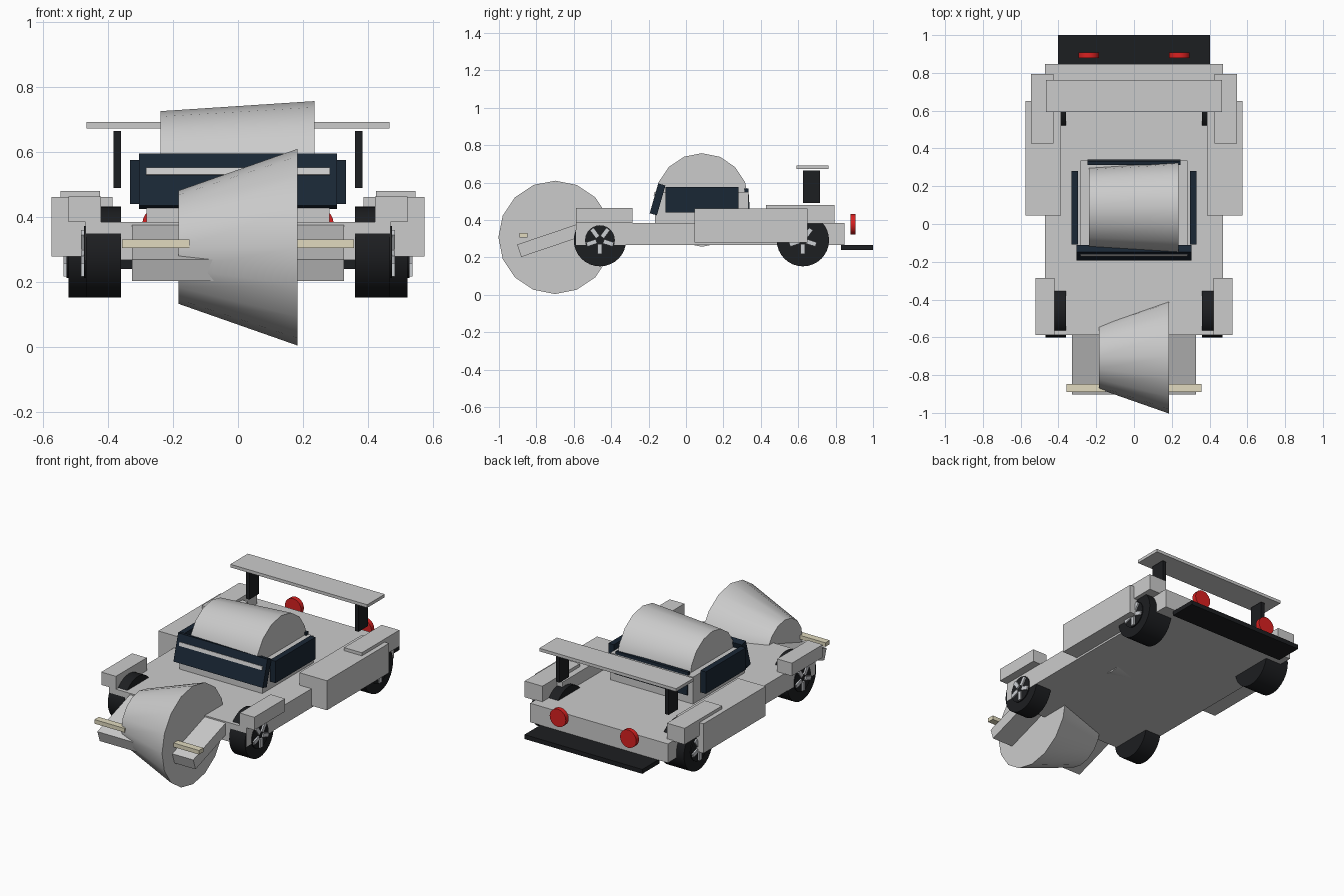
import bpy
from math import radians, sin, cos, pi

if "Cube" in bpy.data.objects:
    bpy.data.objects.remove(bpy.data.objects["Cube"])


def material(name, rgb):
    m = bpy.data.materials.new(name)
    m.diffuse_color = (*rgb, 1)
    m.use_nodes = True
    m.node_tree.nodes["Principled BSDF"].inputs["Base Color"].default_value = m.diffuse_color
    return m


BLACK = material("rubber_black", (0.012, 0.013, 0.015))
GLASS = material("dark_glass", (0.01, 0.02, 0.035))
RED = material("light_red", (0.7, 0.015, 0.015))
CREAM = material("lamp_cream", (0.75, 0.7, 0.52))
SILVER = material("spoke_silver", (0.6, 0.62, 0.65))


def finish(name, mat):
    ob = bpy.context.object
    ob.name = name
    if mat:
        ob.data.materials.append(mat)
    return ob


def box(name, x, y, z, mat=None, tilt=0.0):
    """Box from (min, max) ranges, tilted about its own centre around x."""
    loc = [(r[0] + r[1]) / 2 for r in (x, y, z)]
    bpy.ops.mesh.primitive_cube_add(size=1, location=loc)
    ob = finish(name, mat)
    ob.scale = [r[1] - r[0] for r in (x, y, z)]
    bpy.ops.object.transform_apply(location=False, rotation=False, scale=True)
    ob.rotation_euler.x = radians(tilt)
    return ob


def pair(name, x, y, z, mat=None):
    for side, s in (("right", 1), ("left", -1)):
        box(f"{name}_{side}", sorted((s * x[0], s * x[1])), y, z, mat)


def cone(name, x, y, z, r_left, r_right, sides=16, mat=None):
    """Frustum lying along x with a vertex at the top."""
    bpy.ops.mesh.primitive_cone_add(
        vertices=sides, radius1=r_left, radius2=r_right, depth=x[1] - x[0],
        location=((x[0] + x[1]) / 2, y, z), rotation=(0, pi / 2, 0))
    ob = finish(name, mat)
    bpy.ops.object.shade_smooth_by_angle(angle=radians(30))
    return ob


# Chassis, sloping nose and cabin
box("body", (-0.47, 0.47), (-0.587, 0.847), (0.267, 0.384))
box("nose", (-0.327, 0.327), (-0.901, -0.567), (0.254, 0.324), tilt=18.7)
box("cabin", (-0.282, 0.282), (-0.165, 0.335), (0.38, 0.55))

# Tapered drums used as nose cowl and canopy
cone("nose_cowl", (-0.184, 0.184), -0.70, 0.307, 0.174, 0.303)
cone("canopy", (-0.239, 0.236), 0.085, 0.507, 0.219, 0.25)

# Fenders and side pods
pair("front_fender", (0.422, 0.522), (-0.587, -0.286), (0.384, 0.463))
pair("rear_fender", (0.425, 0.546), (0.427, 0.793), (0.38, 0.48))
pair("side_pod", (0.387, 0.575), (0.045, 0.65), (0.279, 0.461))

# Windows
box("windshield", (-0.305, 0.305), (-0.172, -0.132), (0.427, 0.593), GLASS, -16)
box("windshield_strip", (-0.283, 0.283), (-0.17, -0.16), (0.529, 0.551), None, -16)
pair("side_window", (0.296, 0.332), (-0.109, 0.281), (0.44, 0.575), GLASS)
box("rear_window", (-0.247, 0.247), (0.316, 0.338), (0.43, 0.568), GLASS, 4)

# Rear wing, bumper and lamps
box("wing", (-0.467, 0.467), (0.592, 0.763), (0.673, 0.692))
pair("wing_post", (0.36, 0.384), (0.625, 0.717), (0.49, 0.665), BLACK)
box("rear_diffuser", (-0.402, 0.402), (0.83, 1.0), (0.24, 0.267), BLACK)
for side, s in (("right", 1), ("left", -1)):
    bpy.ops.mesh.primitive_cylinder_add(
        vertices=20, radius=0.055, depth=0.028,
        location=(s * 0.24, 0.893, 0.377), rotation=(pi / 2, 0, 0))
    finish(f"tail_light_{side}", RED)
    bpy.ops.object.shade_smooth_by_angle(angle=radians(30))
pair("headlight", (0.15, 0.357), (-0.89, -0.848), (0.305, 0.33), CREAM)


def wheel(name, s, y, inner, outer):
    """Tyre with a dark rim disc and five radial spokes on its outer face."""
    z = 0.292
    cone(f"{name}_tyre", sorted((s * inner, s * outer)), y, z, 0.14, 0.14, 32, BLACK)
    cone(f"{name}_rim", sorted((s * outer, s * (outer + 0.006))), y, z,
         0.08, 0.08, 24, BLACK)
    for i in range(5):
        a = -pi / 2 + i * 2 * pi / 5
        bpy.ops.mesh.primitive_cube_add(size=1, location=(
            s * (outer + 0.006), y + 0.047 * cos(a), z + 0.047 * sin(a)))
        ob = finish(f"{name}_spoke_{i}", SILVER)
        ob.scale = (0.018, 0.055, 0.024)
        ob.rotation_euler.x = a


# Wheels
for side, s in (("right", 1), ("left", -1)):
    wheel(f"front_wheel_{side}", s, -0.46, 0.36, 0.468)
    wheel(f"rear_wheel_{side}", s, 0.625, 0.36, 0.522)
